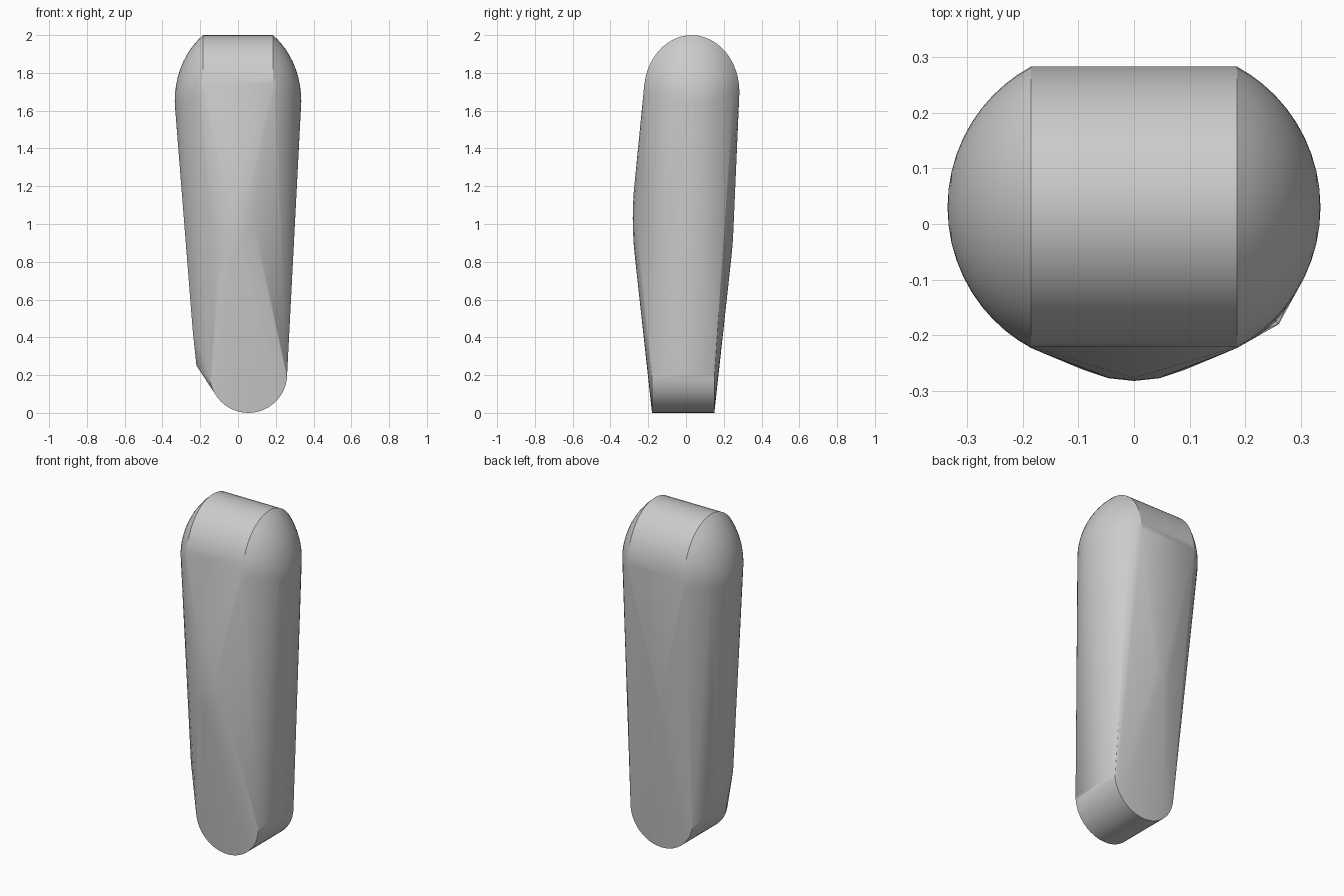
import bpy, bmesh
from math import sin, cos, pi, sqrt, radians

cube = bpy.data.objects.get("Cube")
if cube:
    bpy.data.objects.remove(cube, do_unlink=True)

grey = bpy.data.materials.new("plain_grey")
grey.use_nodes = True
colour = (0.6, 0.6, 0.6, 1)
grey.diffuse_color = colour
grey.node_tree.nodes["Principled BSDF"].inputs["Base Color"].default_value = colour


def angles(n):
    return [2 * pi * i / n for i in range(n)]


points = []

# Rounded foot: a disc lying front to back
for y in (-0.18, 0.15):
    points += [(0.055 + 0.205 * cos(a), y, 0.205 + 0.205 * sin(a)) for a in angles(48)]

# Small corner beside the foot
points += [(-0.22, -0.07, 0.25), (-0.22, 0.06, 0.25), (-0.24, -0.1, 0.44), (-0.24, 0.06, 0.44)]

# Swelling around the middle
for i in range(1, 32):
    t = pi * i / 32
    points += [(0.24 * sin(t) * cos(a), -0.015 + 0.267 * sin(t) * sin(a), 1.03 + 0.7 * cos(t))
               for a in angles(32)]

# Barrel top with domed ends
steps = 10
for side in (-1, 1):
    for i in range(steps + 1):
        t = i / steps
        x = 0.185 + 0.15 * sin(t * pi / 2)
        f = sqrt(max(0, 0.283 ** 2 - (x - 0.052) ** 2)) / 0.25
        points += [(side * x, 0.03 + 0.253 * f * cos(a), 1.70 - 0.05 * t + 0.30 * f * sin(a))
                   for a in angles(48)]

# Wrap everything in one convex skin
bm = bmesh.new()
for p in points:
    bm.verts.new(p)
bmesh.ops.remove_doubles(bm, verts=bm.verts[:], dist=0.0005)
hull = bmesh.ops.convex_hull(bm, input=bm.verts[:])
unused = {g for g in hull["geom_interior"] + hull["geom_unused"] if isinstance(g, bmesh.types.BMVert)}
bmesh.ops.delete(bm, geom=list(unused), context="VERTS")
bmesh.ops.recalc_face_normals(bm, faces=bm.faces[:])
mesh = bpy.data.meshes.new("rounded_body")
bm.to_mesh(mesh)
bm.free()

body = bpy.data.objects.new("rounded_body", mesh)
bpy.context.collection.objects.link(body)
mesh.materials.append(grey)
bpy.ops.object.select_all(action="DESELECT")
body.select_set(True)
bpy.context.view_layer.objects.active = body
bpy.ops.object.shade_smooth_by_angle(angle=radians(30))
